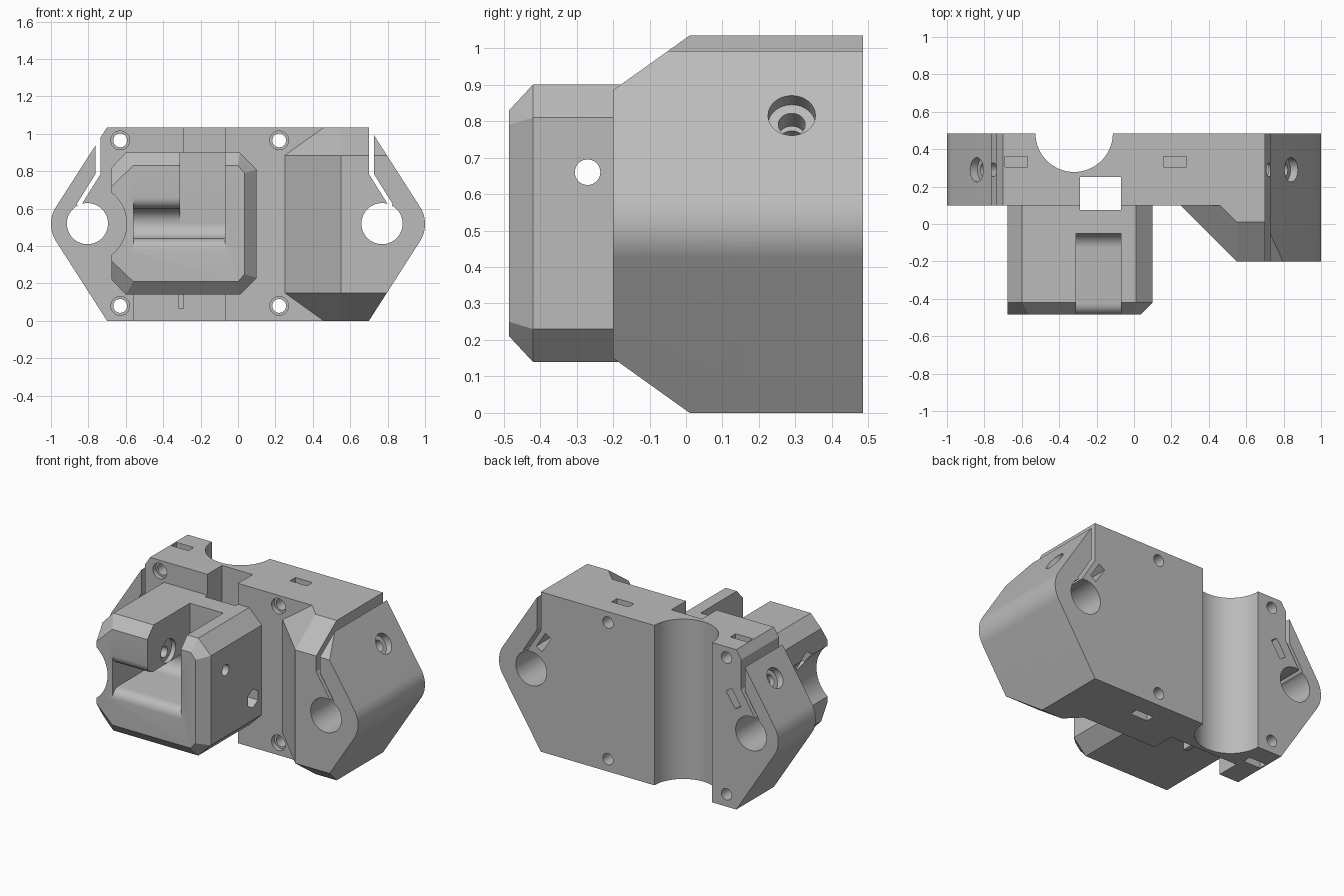
import bpy, bmesh, math
from mathutils import Vector, Matrix

if "Cube" in bpy.data.objects:
    bpy.data.objects.remove(bpy.data.objects["Cube"])

TOP, MID = 1.035, 0.5175
BACK, FACE = 0.485, 0.1
grey = bpy.data.materials.new("mid_grey")
grey.use_nodes = True
grey.diffuse_color = (0.5, 0.5, 0.5, 1)
grey.node_tree.nodes["Principled BSDF"].inputs["Base Color"].default_value = (0.5, 0.5, 0.5, 1)


def finish(bm, name):
    bmesh.ops.recalc_face_normals(bm, faces=bm.faces)
    mesh = bpy.data.meshes.new(name)
    bm.to_mesh(mesh)
    bm.free()
    mesh.materials.append(grey)
    ob = bpy.data.objects.new(name, mesh)
    bpy.context.scene.collection.objects.link(ob)
    return ob


def hull(name, points):
    bm = bmesh.new()
    for p in points:
        bm.verts.new(p)
    bmesh.ops.convex_hull(bm, input=bm.verts)
    bmesh.ops.dissolve_limit(bm, angle_limit=0.01, verts=bm.verts, edges=bm.edges)
    return finish(bm, name)


def prism(name, outline, lo, hi, axis="y"):
    """Extrude an (x, z) outline along y, or a (y, z) outline along x."""
    place = (lambda a, b, d: (a, d, b)) if axis == "y" else (lambda a, b, d: (d, a, b))
    bm = bmesh.new()
    face = bm.faces.new([bm.verts.new(place(a, b, lo)) for a, b in outline])
    new = bmesh.ops.extrude_face_region(bm, geom=[face])["geom"]
    move = Vector(place(0, 0, hi - lo))
    bmesh.ops.translate(bm, verts=[v for v in new if isinstance(v, bmesh.types.BMVert)], vec=move)
    return finish(bm, name)


def box(name, x, y, z):
    return prism(name, [(x[0], z[0]), (x[1], z[0]), (x[1], z[1]), (x[0], z[1])], *y)


def cylinder(name, start, end, radius, sides=48):
    a, b = Vector(start), Vector(end)
    turn = (b - a).to_track_quat("Z", "Y").to_matrix().to_4x4()
    bm = bmesh.new()
    bmesh.ops.create_cone(bm, cap_ends=True, segments=sides, radius1=radius, radius2=radius,
                          depth=(b - a).length, matrix=Matrix.Translation((a + b) / 2) @ turn)
    return finish(bm, name)


def arc(cx, cy, r, start, end, steps=12):
    angles = [math.radians(start + (end - start) * i / steps) for i in range(steps + 1)]
    return [(cx + r * math.cos(t), cy + r * math.sin(t)) for t in angles]


def combine(target, other, operation="DIFFERENCE"):
    mod = target.modifiers.new("combine", "BOOLEAN")
    mod.operation, mod.solver, mod.object = operation, "EXACT", other
    bpy.context.view_layer.update()
    result = bpy.data.meshes.new_from_object(
        target.evaluated_get(bpy.context.evaluated_depsgraph_get()))
    target.modifiers.clear()
    target.data = result
    bpy.data.objects.remove(other)


# Main plate: hexagonal outline with rounded ends
END_R = 0.17
hexagon = ([(-0.7, 0), (0.7, 0)] + arc(1 - END_R, MID, END_R, -33, 33)
           + [(0.7, TOP), (-0.7, TOP)] + arc(END_R - 1, MID, END_R, 147, 213))
body = prism("carriage_body", hexagon, FACE, BACK)

# Deep clamp boss on the left end, chamfered on the front
quarter = [(0.25, 0.3, 0.15), (0.25, FACE, 0.15), (0.55, -0.2, 0.15), (1.2, -0.2, 0.15),
           (0.46, 0.3, 0), (0.46, FACE, 0), (0.55, 0.01, 0), (1.2, 0.01, 0), (1.2, 0.3, 0)]
boss = hull("clamp_boss", quarter + [(x, y, TOP - z) for x, y, z in quarter])
combine(boss, prism("outline", hexagon, -0.3, 0.4), "INTERSECT")
combine(body, boss, "UNION")

# Front housing with chamfered edges and a clearance for the rod
rear = [(-0.675, 0.22), (-0.6, 0.14), (0.01, 0.14), (0.1, 0.23)]
front = [(-0.675, 0.32), (-0.56, 0.21), (0, 0.21), (0.035, 0.25)]
points = [(x, y, z) for x, z in rear for y in (-0.42, 0.13)] + [(x, -0.485, z) for x, z in front]
housing = hull("front_housing", points + [(x, y, 1.04 - z) for x, y, z in points])
combine(housing, cylinder("rod_clearance", (-0.805, -0.6, 0.52), (-0.805, FACE, 0.52), 0.21))
combine(body, housing, "UNION")

cuts = []
# Roller pocket with rounded lips, and the slot open to the top
lip = 0.06
pocket = ([(-0.6, 0.38)] + arc(-0.485 + lip, 0.38, lip, 180, 90, 6)
          + arc(-0.13, 0.52, 0.08, -90, 90, 16)
          + arc(-0.485 + lip, 0.66, lip, -90, -180, 6) + [(-0.6, 0.66)])
cuts.append(prism("roller_pocket", pocket, -0.56, -0.07, "x"))
cuts.append(box("top_slot", (-0.31, -0.07), (-0.6, -0.05), (0.52, 1.2)))

# Axle hole through the housing with counterbores and nut seats
cuts.append(cylinder("axle_hole", (-0.8, -0.27, 0.66), (0.2, -0.27, 0.66), 0.035))
cuts.append(cylinder("axle_seat", (-0.34, -0.27, 0.675), (-0.2, -0.27, 0.675), 0.075))
cuts.append(cylinder("washer_seat", (-0.085, -0.27, 0.66), (-0.05, -0.27, 0.66), 0.05))
cuts.append(cylinder("axle_nut", (-0.8, -0.27, 0.66), (-0.6, -0.27, 0.66), 0.065, 6))
cuts.append(cylinder("side_nut", (0.02, 0.01, 0.37), (0.2, 0.01, 0.37), 0.06, 6))

# Belt channels
cuts.append(box("belt_channel", (-0.29, -0.07), (0.075, 0.25), (-0.1, 1.2)))
cuts.append(box("lower_channel", (-0.56, -0.32), (0.075, 0.25), (-0.1, 0.4)))
cuts.append(box("channel_link", (-0.33, -0.28), (0.075, 0.25), (-0.1, 0.065)))

# Round groove down the back
cuts.append(cylinder("back_groove", (-0.32, BACK, -0.1), (-0.32, BACK, 1.2), 0.207, 64))

# Mounting screws with countersinks and nut slots
for x in (-0.63, 0.22):
    for z, edge in ((0.08, -0.1), (0.965, 1.15)):
        cuts.append(cylinder("screw_hole", (x, 0, z), (x, 0.6, z), 0.037, 32))
        cuts.append(cylinder("screw_seat", (x, 0.05, z), (x, 0.13, z), 0.05, 32))
        inner = 0.12 if z < MID else 0.925
        cuts.append(box("nut_slot", (x - 0.061, x + 0.061), (0.305, 0.36),
                        (min(edge, inner), max(edge, inner))))

# Rod holes, clamp slits, clamp screws and their nut slots
for s, rod, slit in ((1, 0.77, 0.7), (-1, 0.805, 0.735)):
    cuts.append(cylinder("rod_hole", (s * rod, -0.4, 0.52), (s * rod, 0.6, 0.52), 0.11, 64))
    w = 0.027
    path = [(0, 1.2), (w, 1.2), (w, 0.785), (0.1 + w, 0.625), (0.11, 0.59), (0.09, 0.59),
            (0.1, 0.625), (0, 0.785)]
    cuts.append(prism("clamp_slit", [(s * (slit + x), z) for x, z in path], -0.4, 0.6))
    out = Vector((s * 0.84, 0, 0.543))
    along = Vector((-s * 0.543, 0, 0.84))
    seat = Vector((s * 0.84, 0.29, 0.815))
    cuts.append(cylinder("clamp_screw", seat + out * 0.1, seat - out * 0.26, 0.037, 32))
    cuts.append(cylinder("clamp_seat", seat + out * 0.1, seat - out * 0.045, 0.065, 32))
    c = seat - out * 0.19
    corners = [c + out * a * 0.024 + along * b * 0.06
               for a, b in ((-1, -1), (1, -1), (1, 1), (-1, 1))]
    cuts.append(prism("clamp_nut", [(p.x, p.z) for p in corners], 0.23, 0.6))

for cutter in cuts:
    combine(body, cutter)

bpy.context.view_layer.objects.active = body
body.select_set(True)
bpy.ops.object.shade_smooth_by_angle(angle=math.radians(25))
